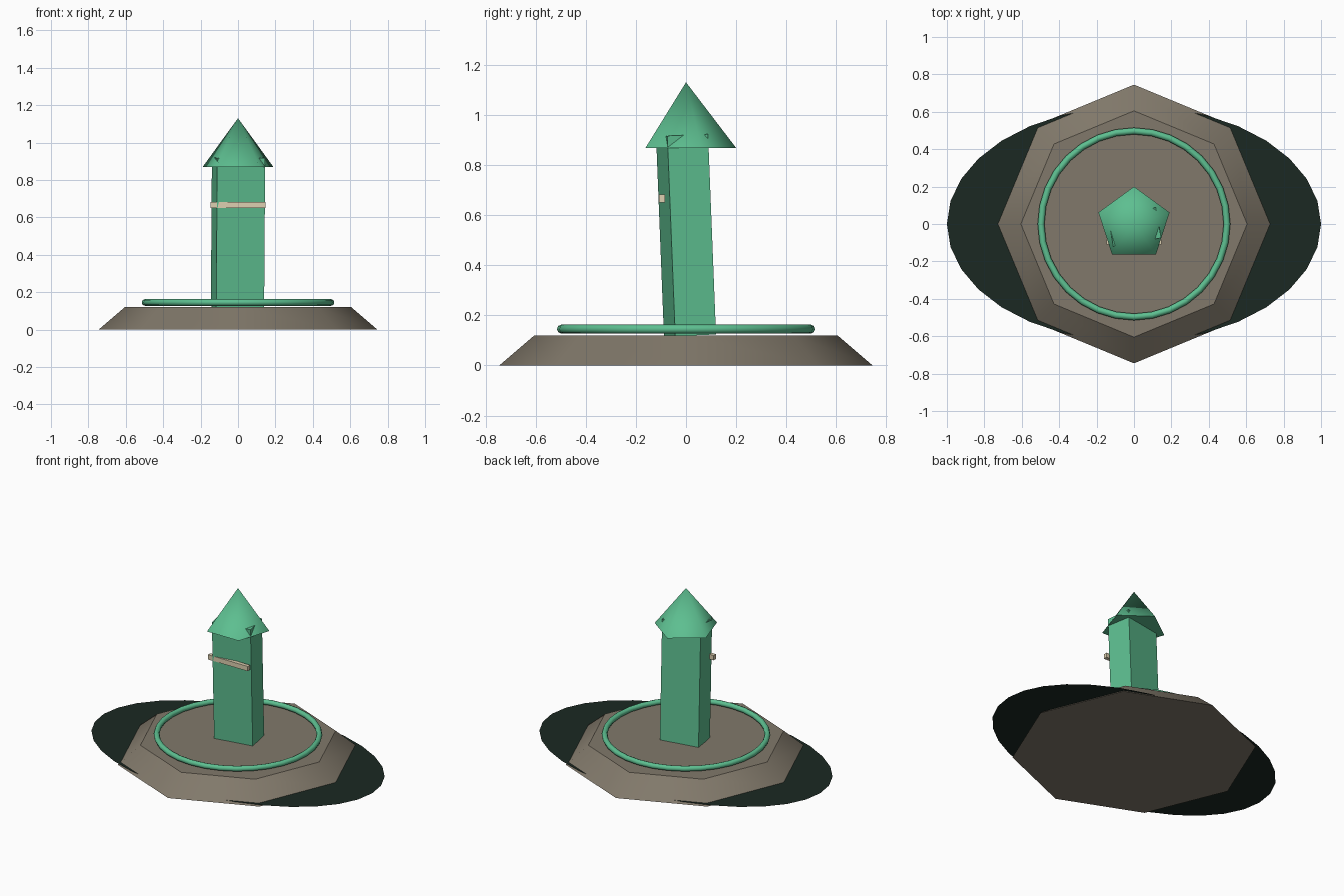
import bpy
from math import radians

if "Cube" in bpy.data.objects:
    bpy.data.objects.remove(bpy.data.objects["Cube"])


def material(name, rgb):
    m = bpy.data.materials.new(name)
    m.diffuse_color = (*rgb, 1)
    m.use_nodes = True
    m.node_tree.nodes["Principled BSDF"].inputs["Base Color"].default_value = m.diffuse_color
    return m


stone = material("stone", (0.22, 0.19, 0.145))
green = material("green", (0.11, 0.52, 0.28))
dark = material("dark", (0.011, 0.022, 0.016))
cream = material("cream", (0.73, 0.63, 0.44))


def finish(name, mat, smooth=None):
    o = bpy.context.object
    o.name = name
    o.data.materials.append(mat)
    if smooth:
        bpy.ops.object.shade_smooth_by_angle(angle=radians(smooth))
    return o


def box(name, size, loc, rot, mat):
    bpy.ops.mesh.primitive_cube_add(size=1, location=loc, rotation=rot)
    o = finish(name, mat)
    o.scale = size
    return o


def cone(name, sides, r1, r2, z0, z1, mat, smooth):
    bpy.ops.mesh.primitive_cone_add(vertices=sides, radius1=r1, radius2=r2,
                                    depth=z1 - z0, location=(0, 0, (z0 + z1) / 2))
    return finish(name, mat, smooth)


# Octagonal sloped plinth
cone("plinth", 8, 0.745, 0.605, 0, 0.12, stone, 35)

# Thin oval pool sheet around the plinth
bpy.ops.mesh.primitive_circle_add(vertices=32, radius=1, fill_type='NGON',
                                  location=(0, 0, 0.015))
finish("oval_sheet", dark).scale = (1, 0.63, 1)

# Ring resting on the plinth
bpy.ops.mesh.primitive_torus_add(major_radius=0.497, minor_radius=0.018,
                                 major_segments=32, minor_segments=8,
                                 location=(0, 0, 0.145))
finish("ring", green, 60)

# Leaning, slightly turned pillar whose top corners poke through the roof
box("pillar", (0.26, 0.165, 0.8), (0, 0, 0.52),
    (radians(2.3), 0, radians(10)), green)

# Five-sided pointed roof
cone("roof", 5, 0.2, 0, 0.868, 1.13, green, 70)

# Straight bar across the front of the pillar
box("front_bar", (0.296, 0.025, 0.032), (0, -0.096, 0.667), (0, 0, 0), cream)
